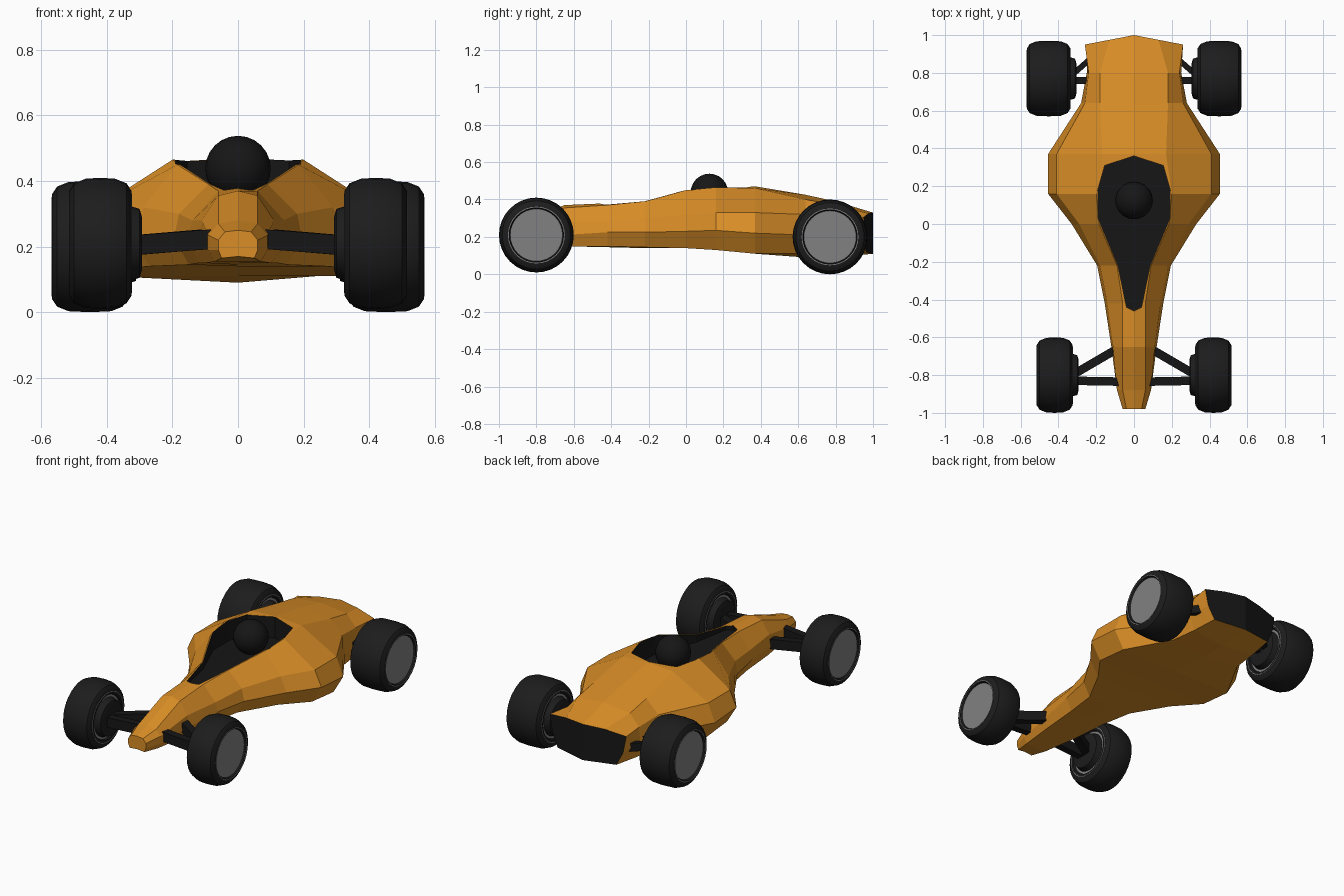
import bpy, bmesh, math
from mathutils import Vector

if "Cube" in bpy.data.objects:
    bpy.data.objects.remove(bpy.data.objects["Cube"])


def mat(name, r, g, b):
    m = bpy.data.materials.new(name)
    m.diffuse_color = (r, g, b, 1)
    m.use_nodes = True
    m.node_tree.nodes["Principled BSDF"].inputs["Base Color"].default_value = m.diffuse_color
    return m


ORANGE = mat("orange_paint", 0.70, 0.27, 0.02)
BLACK = mat("black", 0.008, 0.008, 0.008)
RUBBER = mat("rubber", 0.012, 0.012, 0.012)
METAL = mat("metal", 0.22, 0.22, 0.22)


def make(name, verts, faces, *mats):
    me = bpy.data.meshes.new(name)
    me.from_pydata(verts, [], faces)
    bm = bmesh.new()
    bm.from_mesh(me)
    bmesh.ops.recalc_face_normals(bm, faces=bm.faces)
    bm.to_mesh(me)
    bm.free()
    for m in mats:
        me.materials.append(m)
    ob = bpy.data.objects.new(name, me)
    bpy.context.collection.objects.link(ob)
    return ob


def smooth(ob, angle=35):
    bpy.ops.object.select_all(action='DESELECT')
    ob.select_set(True)
    bpy.context.view_layer.objects.active = ob
    bpy.ops.object.shade_smooth_by_angle(angle=math.radians(angle))


def lathe(name, profile, centre, side, material, n=32):
    """Spin (offset, radius) points round an axle along x."""
    cx, cy, cz = centre
    verts = [(side * (cx + o), cy + r * math.cos(2 * math.pi * i / n),
              cz + r * math.sin(2 * math.pi * i / n))
             for o, r in profile for i in range(n)]
    k = len(profile)
    faces = [(j * n + i, j * n + (i + 1) % n, (j + 1) * n + (i + 1) % n, (j + 1) * n + i)
             for j in range(k - 1) for i in range(n)]
    faces += [tuple(range(n)), tuple(range((k - 1) * n, k * n))]
    ob = make(name, verts, faces, material)
    smooth(ob)
    return ob


def beam(name, a, b, w, h):
    """Rectangular suspension bar from a to b."""
    a, b = Vector(a), Vector(b)
    d = (b - a).normalized()
    s = d.cross(Vector((0, 0, 1))).normalized() * w / 2
    u = Vector((0, 0, h / 2))
    verts = [p + i * s + j * u for p in (a, b) for i, j in ((-1, -1), (1, -1), (1, 1), (-1, 1))]
    faces = [(0, 1, 2, 3), (4, 5, 6, 7)] + [(i, (i + 1) % 4, 4 + (i + 1) % 4, 4 + i) for i in range(4)]
    return make(name, verts, faces, BLACK)


# Body stations: y, keel z, then floor, lower side, upper side, shoulder (x, z), spine z
stations = [
    (-.98, .17, .05, .165, .06, .19, .06, .22, .04, .245, .25),
    (-.88, .155, .07, .155, .09, .19, .09, .235, .06, .27, .28),
    (-.65, .15, .10, .15, .12, .21, .11, .28, .06, .355, .37),
    (-.42, .145, .12, .15, .155, .225, .14, .28, .06, .37, .38),
    (-.22, .14, .15, .145, .195, .225, .18, .30, .09, .39, .40),
    (0, .14, .27, .14, .33, .23, .29, .32, .185, .45, .455),
    (.16, .13, .39, .13, .455, .235, .41, .33, .20, .465, .465),
    (.37, .11, .39, .11, .455, .22, .41, .33, .17, .46, .47),
    (.64, .09, .24, .11, .28, .21, .26, .32, .18, .40, .425),
    (.80, .09, .22, .11, .25, .21, .24, .30, .18, .37, .39),
    (.95, .11, .20, .12, .24, .20, .26, .305, .13, .325, .33),
]
verts = []
for y, keel, *pts, spine in stations:
    half = list(zip(pts[::2], pts[1::2]))
    ring = [(0, keel)] + half + [(0, spine)] + [(-x, z) for x, z in reversed(half)]
    for x, z in ring:
        bulge = max(0, .05 * (1 - abs(x) / .26)) if y > .9 else 0
        verts.append((x, y + bulge, z))
N, K = 10, len(stations)
faces = [(j * N + i, j * N + (i + 1) % N, (j + 1) * N + (i + 1) % N, (j + 1) * N + i)
         for j in range(K - 1) for i in range(N)]
faces.append(tuple(range(N)))
# Tail panel, as two black halves meeting on the centre line
t = (K - 1) * N
tail = len(faces)
faces += [tuple(t + i for i in range(6)), tuple(t + i % N for i in range(5, 11))]
body = make("body", verts, faces, ORANGE, BLACK)
for i in (tail, tail + 1):
    body.data.polygons[i].material_index = 1

# Cockpit opening cut into the body, black inside
half = [(.04, -.44), (.085, -.22), (.19, .03), (.192, .18), (.155, .31)]
outline = [(0, -.46)] + half + [(0, .36)] + [(-x, y) for x, y in reversed(half)]
n = len(outline)
floor = [(x, y, .34 + .02 * max(0, -y)) for x, y in outline]
cutter = make("cockpit_cutter", floor + [(x, y, .7) for x, y in outline],
              [tuple(range(n)), tuple(range(n, 2 * n))]
              + [(i, (i + 1) % n, n + (i + 1) % n, n + i) for i in range(n)], BLACK)
cutter.hide_render = True
cut = body.modifiers.new("cockpit", 'BOOLEAN')
cut.operation = 'DIFFERENCE'
cut.solver = 'EXACT'
cut.material_mode = 'TRANSFER'
cut.object = cutter
bpy.ops.object.select_all(action='DESELECT')
bpy.context.view_layer.objects.active = body
body.select_set(True)
bpy.ops.object.modifier_apply(modifier="cockpit")
bpy.data.objects.remove(cutter)

# Driver helmet
bpy.ops.mesh.primitive_uv_sphere_add(segments=20, ring_count=12, radius=.1, location=(0, .125, .438))
helmet = bpy.context.object
helmet.name = "helmet"
helmet.data.materials.append(BLACK)
smooth(helmet)


def wheel(tag, side, x, y, z, w):
    """Tyre with a dished rim, trim rings, hub and inner drum; w is half width."""
    c = (x, y, z)
    lathe(tag + "_tyre", [(-w + .03, .12), (-w, .135), (-w, .16), (-w + .015, .183), (-w + .05, .197),
                          (0, .2), (w - .05, .197), (w - .015, .183), (w, .16), (w, .145),
                          (w - .03, .13), (w - .04, .06)], c, side, RUBBER)
    for s in (-1, 1):
        lathe(tag + "_trim_ring", [(s * (w - .01), .148), (s * (w + .002), .148),
                                   (s * (w + .002), .152), (s * (w - .01), .152)], c, side, METAL)
    lathe(tag + "_hub", [(w - .06, .065), (w - .012, .065)], c, side, METAL, 24)
    lathe(tag + "_drum", [(-w - .032, .08), (-w - .025, .105), (-w + .04, .125)], c, side, RUBBER)


# Wheels and suspension on both sides
for side, tag in ((-1, "left"), (1, "right")):
    wheel(tag + "_front", side, .42, -.8, .21, .095)
    wheel(tag + "_rear", side, .452, .77, .2, .115)
    beam(tag + "_front_arm", (side * .05, -.835, .225), (side * .31, -.83, .205), .045, .06)
    beam(tag + "_front_strut", (side * .07, -.65, .225), (side * .31, -.79, .205), .045, .06)
    beam(tag + "_rear_arm", (side * .15, .76, .21), (side * .36, .76, .205), .035, .06)
    beam(tag + "_rear_strut", (side * .19, .91, .21), (side * .35, .77, .205), .03, .05)
